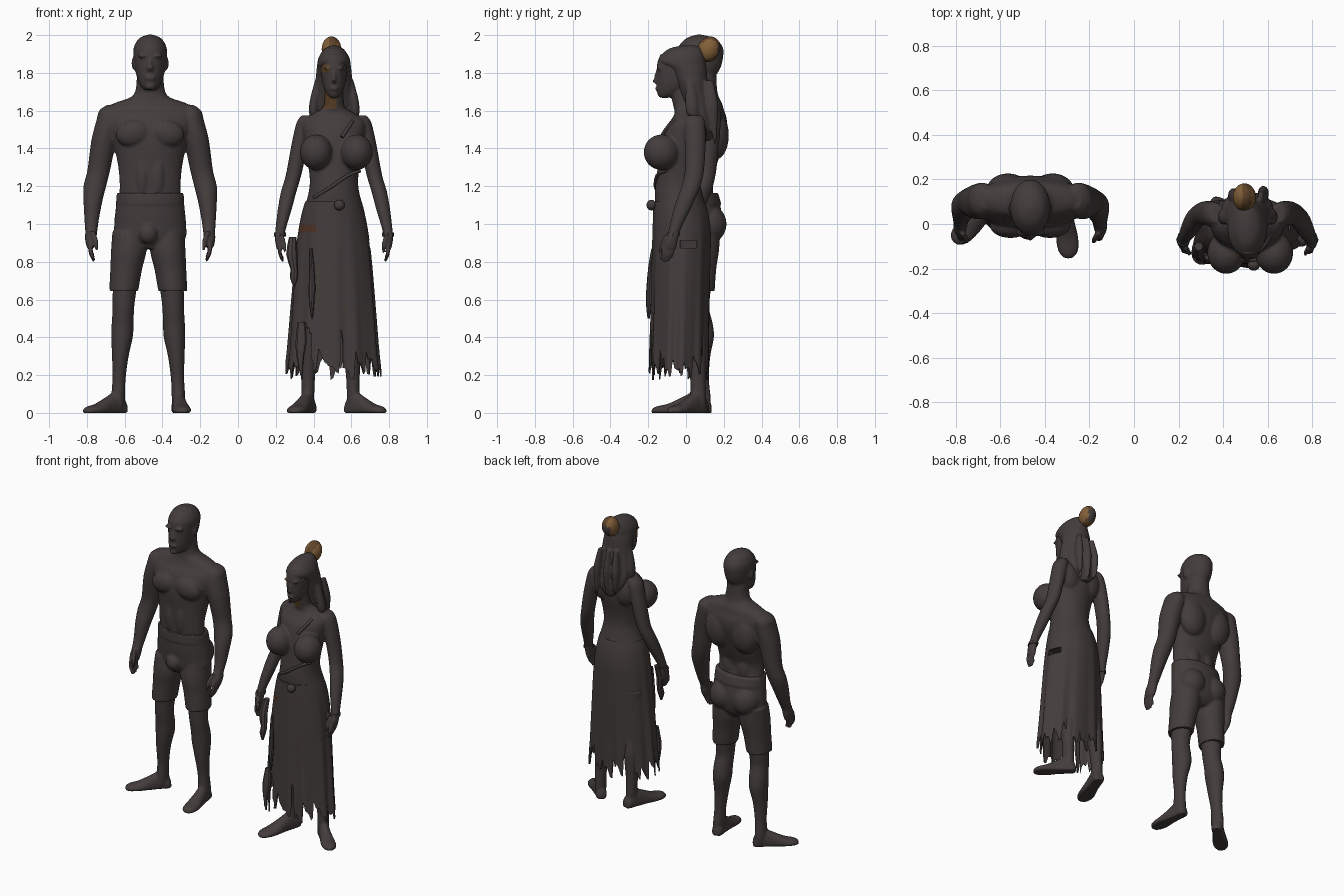
import bpy, bmesh, math, random
from mathutils import Matrix, Vector
random.seed(4)

def material(name, rgb):
    m = bpy.data.materials.new(name)
    m.diffuse_color = (*rgb, 1)
    return m

DARK = material("charcoal", (0.056, 0.046, 0.044))
GOLD = material("tan gold", (0.22, 0.115, 0.04))
BROWN = material("bronze brown", (0.11, 0.056, 0.022))
RUST = material("rust brown", (0.075, 0.032, 0.018))

def spline(secs, steps):
    """Smooth (Catmull-Rom) interpolation of a short list of sections."""
    out = []
    for i in range(len(secs) - 1):
        p = [secs[max(0, min(len(secs) - 1, i + k))] for k in (-1, 0, 1, 2)]
        for s in range(steps):
            t = s / steps
            out.append([0.5 * (2*b + (c-a)*t + (2*a-5*b+4*c-d)*t*t + (3*b-a-3*c+d)*t**3)
                        for a, b, c, d in zip(*p)])
    return out + [list(secs[-1])]

def loft(bm, secs, M=Matrix(), n=32, steps=4):
    """Closed loft; a section is (z, x, y, half width, half depth)."""
    rings = []
    for z, x, y, rx, ry in spline(secs, steps):
        ring = []
        for k in range(n):
            a = 2 * math.pi * k / n
            co = M @ Vector((x + max(rx, .004)*math.cos(a), y + max(ry, .004)*math.sin(a), z))
            co.z = max(co.z, 0)
            ring.append(bm.verts.new(co))
        rings.append(ring)
    for a, b in zip(rings, rings[1:]):
        for k in range(n):
            bm.faces.new((a[k], a[(k+1) % n], b[(k+1) % n], b[k]))
    bm.faces.new(rings[0][::-1])
    bm.faces.new(rings[-1])

def body(secs, cx):
    """(z, half width, front y, back y) -> loft section."""
    return [(z, cx, (a+b)/2, rx, (b-a)/2) for z, rx, a, b in secs]

def side(secs, cx, s):
    return [(z, cx + s*x, y, rx, ry) for z, x, y, rx, ry in secs]

def blob(bm, loc, r, rot=(0, 0, 0)):
    M = Matrix.Translation(loc)
    for ang, ax in zip(rot, "XYZ"):
        M = M @ Matrix.Rotation(math.radians(ang), 4, ax)
    bmesh.ops.create_uvsphere(bm, u_segments=24, v_segments=14, radius=1,
                              matrix=M @ Matrix.Diagonal((*r, 1)))

def foot(bm, x, y, turn, k=1):
    """Foot lofted from heel to toes, turned outward about the ankle."""
    M = Matrix.Translation((x, y, 0)) @ Matrix.Rotation(math.radians(turn), 4, 'Z') \
        @ Matrix.Rotation(math.pi/2, 4, 'X')
    prof = [(-.052, .018, .04), (-.035, .034, .075), (.02, .037, .11), (.08, .041, .085),
            (.15, .05, .05), (.2, .046, .038), (.228, .03, .028), (.24, .012, .012)]
    loft(bm, [(l*k, 0, h*.3, w*k, h*.7) for l, w, h in prof], M)

def hand(bm, x, y, z, s, k=1):
    """Curled fingers and a thumb hanging below the wrist."""
    for i in range(4):
        fy, ln = y - .035*k + i*.021*k, (.1, .11, .105, .085)[i]*k
        loft(bm, [(z, x, fy, .013*k, .012*k), (z-ln*.55, x, fy-.01, .012*k, .011*k),
                  (z-ln, x-s*.018, fy-.015, .008*k, .008*k)], n=10)
    loft(bm, [(z+.05, x-s*.01, y-.02, .014*k, .014*k), (z, x-s*.028*k, y-.05*k, .013*k, .013*k),
              (z-.05*k, x-s*.03*k, y-.062*k, .008*k, .008*k)], n=10)

def finish(bm, name, mats=(DARK,), voxel=0, solid=0, smooth=4, angle=40):
    bmesh.ops.recalc_face_normals(bm, faces=bm.faces)
    me = bpy.data.meshes.new(name)
    bm.to_mesh(me)
    bm.free()
    ob = bpy.data.objects.new(name, me)
    bpy.context.collection.objects.link(ob)
    for m in mats:
        me.materials.append(m)
    bpy.ops.object.select_all(action='DESELECT')
    ob.select_set(True)
    bpy.context.view_layer.objects.active = ob
    if voxel:
        r = ob.modifiers.new("fuse", 'REMESH')
        r.mode, r.voxel_size = 'VOXEL', voxel
        r = ob.modifiers.new("soften", 'SMOOTH')
        r.factor, r.iterations = .5, smooth
    if solid:
        r = ob.modifiers.new("cloth", 'SOLIDIFY')
        r.thickness = solid
    for m in [m.name for m in ob.modifiers]:
        bpy.ops.object.modifier_apply(modifier=m)
    bpy.ops.object.shade_smooth_by_angle(angle=math.radians(angle))
    return ob

# ---------------- man: body ----------------
cx, lx = -.465, -.475
bm = bmesh.new()
loft(bm, body([(1.1, .165, -.03, .16), (1.22, .162, -.035, .135), (1.32, .172, -.04, .165),
               (1.42, .195, -.045, .195), (1.5, .23, -.04, .215), (1.56, .25, -.02, .215),
               (1.605, .245, .01, .2), (1.64, .19, .025, .19), (1.67, .105, .03, .175),
               (1.71, .077, .03, .165), (1.8, .07, .02, .16)], cx))
loft(bm, body([(1.71, .03, -.035, .03), (1.73, .05, -.052, .08), (1.77, .068, -.057, .14),
               (1.82, .08, -.054, .18), (1.88, .088, -.05, .196), (1.93, .088, -.045, .197),
               (1.97, .07, -.015, .17), (1.99, .047, .015, .135), (2.003, .01, .06, .08)], cx))
blob(bm, (cx, -.052, 1.825), (.019, .024, .017))               # nose
blob(bm, (cx, -.05, 1.85), (.011, .014, .035), (-15, 0, 0))
blob(bm, (cx, -.054, 1.773), (.028, .012, .014))               # lips
blob(bm, (cx, -.045, 1.728), (.025, .016, .018))               # chin
ARM = [(1.63, .2, .11, .03, .04), (1.6, .212, .11, .058, .07), (1.55, .218, .105, .066, .08),
       (1.46, .24, .1, .068, .078), (1.38, .256, .1, .064, .07), (1.28, .273, .1, .06, .06),
       (1.2, .293, .085, .06, .058), (1.12, .303, .06, .05, .054), (1.02, .31, .03, .038, .04),
       (.96, .312, .005, .032, .036), (.92, .315, -.01, .03, .046), (.88, .315, -.02, .022, .042)]
LEG = [(.7, .12, .06, .066, .075), (.62, .128, .06, .061, .068), (.55, .132, .06, .057, .063),
       (.47, .136, .075, .058, .067), (.4, .139, .08, .057, .068), (.3, .148, .075, .044, .054),
       (.18, .155, .08, .035, .042), (.08, .16, .083, .036, .048), (.03, .16, .083, .034, .045)]
for s in (-1, 1):
    blob(bm, (cx+s*.088, -.008, 1.48), (.094, .055, .072), (0, s*12, 0))   # chest muscle
    blob(bm, (cx+s*.1, .155, 1.47), (.095, .072, .13))                     # back muscle
    blob(bm, (cx+s*.05, .09, 1.2), (.06, .055, .12))
    blob(bm, (cx+s*.04, -.012, 1.26), (.038, .034, .12))                   # abdominals
    blob(bm, (cx+s*.088, .07, 1.85), (.01, .024, .034))                    # ear
    blob(bm, (cx+s*.035, -.037, 1.89), (.032, .018, .011))                 # brow
    loft(bm, side(ARM, cx, s))
    hand(bm, cx+s*.315, -.02, .91, s)
    loft(bm, side(LEG, lx, s))
    foot(bm, lx+s*.16, .083, 6 if s > 0 else -47)
finish(bm, "man_body", voxel=.0075)

# ---------------- man: shorts ----------------
bm = bmesh.new()
loft(bm, body([(.87, .1, .0, .14), (.92, .185, -.03, .18), (1.0, .19, -.04, .195),
               (1.08, .183, -.045, .185), (1.165, .174, -.042, .165)], cx))
loft(bm, body([(1.105, .181, -.05, .187), (1.165, .178, -.048, .17)], cx))  # waistband
blob(bm, (cx-.01, -.025, .95), (.05, .045, .055))
for s in (-1, 1):
    blob(bm, (cx+s*.085, .125, 1.0), (.092, .09, .1))                      # buttock
    loft(bm, side([(.645, .13, .06, .077, .092), (.76, .117, .065, .084, .095),
                   (.86, .103, .07, .094, .105), (.96, .1, .08, .09, .1)], lx, s))
finish(bm, "man_shorts", voxel=.0075, smooth=3)

# ---------------- woman: body ----------------
wx = .508
bm = bmesh.new()
loft(bm, body([(.98, .165, -.14, .1), (1.06, .163, -.158, .11), (1.15, .138, -.165, .09),
               (1.22, .128, -.16, .075), (1.3, .135, -.15, .08), (1.4, .152, -.14, .1),
               (1.5, .165, -.115, .11), (1.55, .16, -.08, .11), (1.585, .11, -.06, .1),
               (1.615, .06, -.065, .06), (1.66, .05, -.075, .03), (1.72, .048, -.08, .03)], wx))
loft(bm, body([(1.668, .018, -.14, -.09), (1.69, .038, -.152, -.03), (1.73, .057, -.155, .02),
               (1.79, .067, -.156, .05), (1.85, .07, -.153, .06), (1.9, .055, -.135, .06)], wx))
blob(bm, (wx, -.16, 1.757), (.012, .02, .012))                             # nose
blob(bm, (wx, -.154, 1.785), (.009, .014, .035), (-14, 0, 0))
blob(bm, (wx, -.153, 1.717), (.022, .012, .011))                           # lips
WARM = [(1.575, .14, .045, .03, .04), (1.54, .152, .045, .045, .055), (1.45, .174, .048, .045, .056),
        (1.35, .195, .048, .043, .053), (1.25, .216, .04, .041, .05), (1.17, .24, .015, .041, .05),
        (1.08, .26, -.02, .037, .045), (1.0, .277, -.05, .03, .035), (.95, .286, -.066, .026, .03),
        (.91, .288, -.08, .024, .036), (.87, .286, -.085, .018, .034)]
WLEG = [(.8, .095, .0, .085, .1), (.5, .105, .03, .056, .062), (.36, .112, .05, .05, .058),
        (.2, .118, .062, .037, .042), (.1, .12, .065, .034, .042), (.03, .12, .065, .033, .04)]
for s in (-1, 1):
    blob(bm, (.521+s*.107, -.13, 1.38), (.086, .094, .094))                # bust
    blob(bm, (wx+s*.08, .06, 1.47), (.075, .05, .1))                       # shoulder blade
    blob(bm, (wx+s*.03, -.143, 1.825), (.024, .014, .007))                 # brow
    loft(bm, side(WARM, wx, s))
    hand(bm, wx+s*.286, -.085, .89, s, .85)
    loft(bm, side(WLEG, .49, s))
    foot(bm, .49+s*.12, .065, 47 if s > 0 else -18, .95 if s > 0 else 1.08)
ob = finish(bm, "woman_body", (DARK, GOLD, BROWN), voxel=.0075)
for p in ob.data.polygons:                       # uncovered skin at the neck and temple
    c = p.center
    if 1.61 < c.z < 1.705 and .42 < c.x < .522 and -.13 < c.y < .02:
        p.material_index = 2
    elif 1.80 < c.z < 1.845 and .44 < c.x < .482 and c.y < -.05:
        p.material_index = 2

# ---------------- woman: hair ----------------
bm = bmesh.new()
loft(bm, body([(1.945, .015, -.02, .05), (1.928, .05, -.09, .085), (1.885, .08, -.14, .1),
               (1.85, .088, -.145, .105), (1.81, .093, -.09, .11), (1.7, .104, -.035, .118),
               (1.62, .115, -.0, .13), (1.56, .112, .03, .14), (1.5, .085, .07, .14),
               (1.44, .03, .09, .13)], wx))
for x, y, zb in ((-.105, .03, 1.54), (.108, .03, 1.55), (-.06, .125, 1.47), (.07, .135, 1.42), (0, .13, 1.45)):
    loft(bm, [(1.76, wx+x*.85, y-.01, .012, .02), (1.65, wx+x, y, .024, .034),
              (1.58, wx+x*1.04, y+.005, .022, .03), (zb, wx+x, y+.02, .004, .005)], n=14)
finish(bm, "woman_hair", voxel=.008, smooth=3)

# gold bun with a darker centre strip
bm = bmesh.new()
blob(bm, (.495, .12, 1.925), (.052, .06, .07), (-28, 0, 0))
for f in bm.faces:
    c = f.calc_center_median()
    f.material_index = 2 if c.y > .15 and abs(c.x-.495) < .03 and c.z < 1.95 else (1 if abs(c.x-.505) < .02 else 0)
finish(bm, "hair_bun", (GOLD, BROWN, DARK), angle=25)

# ---------------- woman: ragged skirt ----------------
bm = bmesh.new()
N, R = 112, 46
prof = spline([(1.12, .148, -.172, .1), (1.05, .168, -.174, .12), (.95, .186, -.177, .132),
               (.8, .203, -.18, .13), (.55, .222, -.184, .125), (.35, .236, -.19, .122),
               (.2, .25, -.193, .12)], 8)
hem = []
for k in range(N):                               # torn teeth along the hem
    hem.append((.02, .06, .0, .09, .03, .11, .05)[(k//3) % 7] + random.uniform(0, .03) + (.04 if k % 3 == 0 else 0))
rows = []
for j in range(R + 1):
    row = []
    for k in range(N):
        a = 2*math.pi*k/N
        t = j/R
        z = 1.12 - t*(.95 - hem[k]*min(1, t*1.2)**3)
        u = max(0, min(len(prof)-1.001, next((i for i, q in enumerate(prof) if q[0] <= z), len(prof)-1)))
        q = prof[int(u)]
        q0 = prof[max(0, int(u)-1)]
        w = 0 if q0[0] == q[0] else max(0, min(1, (q0[0]-z)/(q0[0]-q[0])))
        rx, y0, y1 = [q0[i]*(1-w) + q[i]*w for i in (1, 2, 3)]
        f = 1 + .035*t*math.sin(11*a) + .015*t*math.sin(17*a+1)
        row.append(bm.verts.new((.504 + rx*f*math.cos(a), (y0+y1)/2 + (y1-y0)/2*f*math.sin(a), z)))
    rows.append(row)
for a, b in zip(rows, rows[1:]):
    for k in range(N):
        bm.faces.new((a[k], b[k], b[(k+1) % N], a[(k+1) % N]))
cut = []
for f in bm.faces:
    c = f.calc_center_median()
    front = c.y < -.05
    if (front and abs(c.x-.548) < .004 + .02*(.42-c.z) and c.z < .43) \
       or (front and abs(c.x-.365) < .06*(.6-c.z)+.008 and c.z < .46) \
       or (c.x > .6 and -.03 < c.y < .06 and .875 < c.z < .91):
        cut.append(f)                            # slits in the cloth
    elif front and .32 < c.x < .415 and .945 < c.z < .995:
        f.material_index = 1                     # rust coloured patch
bmesh.ops.delete(bm, geom=cut, context='FACES')
finish(bm, "ragged_skirt", (DARK, RUST), solid=.008, angle=35)

# ---------------- woman: rags, sash, buckle, bracelets ----------------
def strip(name, secs):
    b = bmesh.new()
    loft(b, secs, n=8, steps=2)
    finish(b, name, angle=30)

strip("hanging_rag_long", [(.87, .385, -.175, .008, .008), (.78, .39, -.187, .013, .012), (.66, .392, -.195, .018, .015),
                           (.58, .39, -.197, .014, .015), (.5, .392, -.198, .005, .006)])
strip("hanging_rag_side", [(.93, .29, -.1, .02, .02), (.84, .285, -.13, .03, .025), (.76, .298, -.14, .02, .02),
                           (.72, .296, -.15, .022, .02), (.67, .298, -.155, .006, .008)])
strip("torn_flap", [(.48, .335, -.15, .02, .012), (.38, .335, -.165, .03, .012), (.3, .33, -.17, .02, .01), (.2, .335, -.17, .006, .006)])
bm = bmesh.new()
blob(bm, (.537, -.183, 1.1), (.028, .026, .028))
finish(bm, "belt_knot", angle=20)

def band(name, pts, r):
    cu = bpy.data.curves.new(name, 'CURVE')
    cu.dimensions, cu.bevel_depth, cu.use_fill_caps = '3D', r, True
    sp = cu.splines.new('NURBS')
    sp.points.add(len(pts) - 1)
    for p, c in zip(sp.points, pts):
        p.co = (*c, 1)
    sp.use_endpoint_u, sp.order_u = True, 3
    cu.materials.append(DARK)
    bpy.context.collection.objects.link(bpy.data.objects.new(name, cu))

band("bodice_sash", [(.645, -.11, 1.28), (.6, -.15, 1.27), (.54, -.162, 1.23), (.47, -.163, 1.18), (.4, -.12, 1.14)], .009)
band("shoulder_strap", [(.55, -.13, 1.46), (.59, -.1, 1.52), (.615, -.03, 1.56), (.61, .06, 1.56)], .01)
for s in (-1, 1):
    strip("bracelet", [(.955, wx+s*.286, -.066, .031, .035), (.935, wx+s*.287, -.071, .032, .037)])
